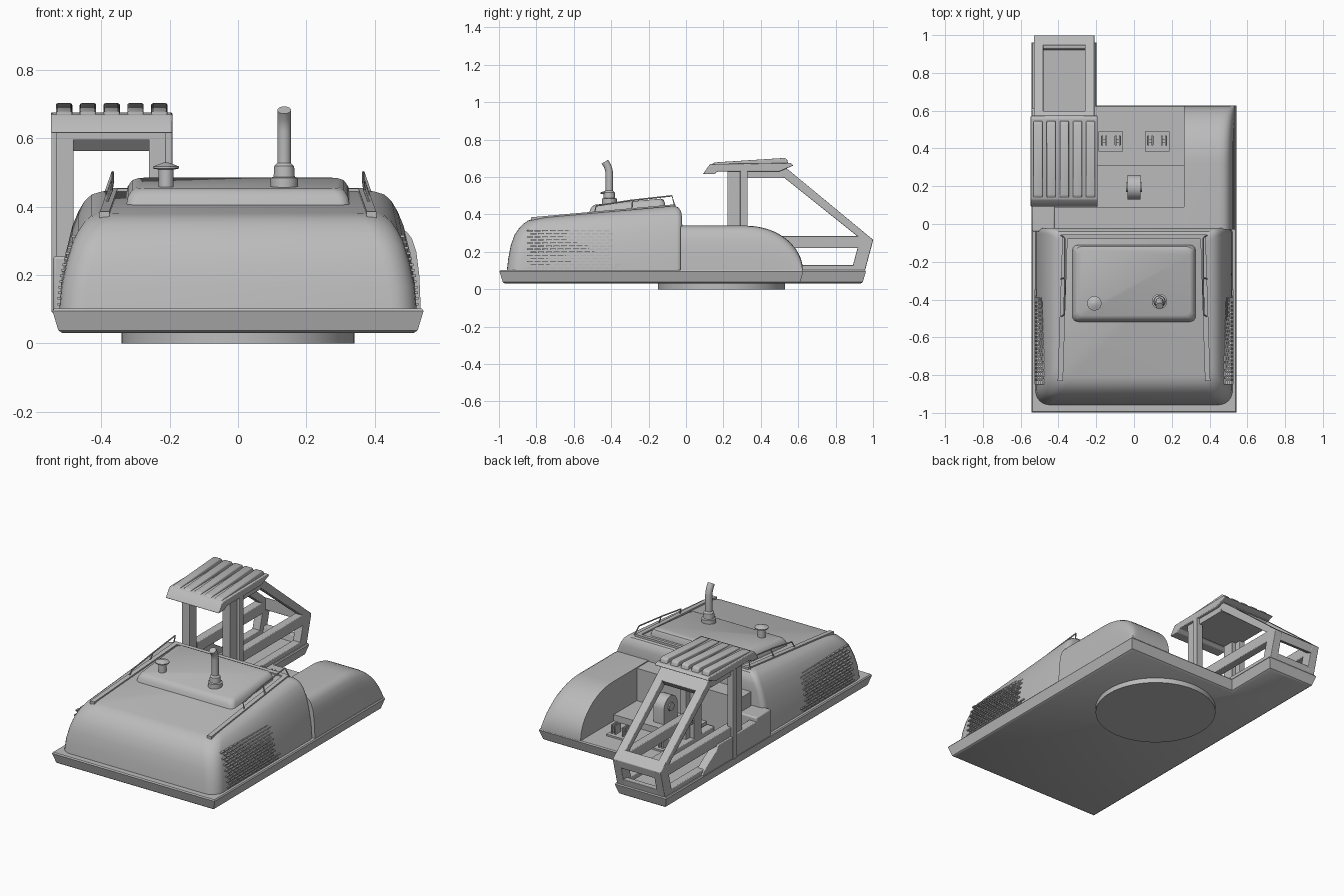
import bpy, bmesh, math
from mathutils import Vector

cube = bpy.data.objects.get("Cube")
if cube:
    bpy.data.objects.remove(cube)

grey = bpy.data.materials.new("plain_grey")
grey.use_nodes = True
grey.diffuse_color = (0.5, 0.5, 0.5, 1)
grey.node_tree.nodes["Principled BSDF"].inputs["Base Color"].default_value = (0.5, 0.5, 0.5, 1)


def finish(name, bm, bevel=0, smooth=35):
    bmesh.ops.recalc_face_normals(bm, faces=bm.faces)
    mesh = bpy.data.meshes.new(name)
    bm.to_mesh(mesh)
    bm.free()
    ob = bpy.data.objects.new(name, mesh)
    bpy.context.collection.objects.link(ob)
    mesh.materials.append(grey)
    if bevel:
        mod = ob.modifiers.new("Bevel", "BEVEL")
        mod.width, mod.segments = bevel, 3
    bpy.ops.object.select_all(action="DESELECT")
    ob.select_set(True)
    bpy.context.view_layer.objects.active = ob
    bpy.ops.object.shade_smooth_by_angle(angle=math.radians(smooth))
    return ob


def loft(name, rings, bevel=0, caps=True):
    """Skin a list of equal-length point rings."""
    bm = bmesh.new()
    rows = [[bm.verts.new(p) for p in ring] for ring in rings]
    n = len(rows[0])
    for a, b in zip(rows, rows[1:]):
        for i in range(n):
            j = (i + 1) % n
            bm.faces.new((a[i], a[j], b[j], b[i]))
    if caps:
        bm.faces.new(rows[0])
        bm.faces.new(rows[-1])
    return finish(name, bm, bevel)


def prism(name, profile, x0, x1, bevel=0):
    """Extrude a (y, z) profile along x."""
    return loft(name, [[(x, y, z) for y, z in profile] for x in (x0, x1)], bevel)


def box(name, x, y, z, bevel=0):
    return prism(name, [(y[0], z[0]), (y[1], z[0]), (y[1], z[1]), (y[0], z[1])], x[0], x[1], bevel)


def lathe(name, x, y, profile, n=32):
    """Stack of circles given as (radius, z)."""
    return loft(name, [[(x + r * math.cos(2 * math.pi * i / n), y + r * math.sin(2 * math.pi * i / n), z)
                        for i in range(n)] for r, z in profile])


def tube(name, points, r, n=10):
    """Round tube lying in a plane of constant x, with both ends closed."""
    pts = [Vector(p) for p in points]
    rings = []
    for i, p in enumerate(pts):
        t = (pts[min(i + 1, len(pts) - 1)] - pts[max(i - 1, 0)]).normalized()
        u = Vector((1, 0, 0))
        v = t.cross(u)
        rings.append([p + r * (u * math.cos(a) + v * math.sin(a))
                      for a in (2 * math.pi * k / n for k in range(n))])
    return loft(name, rings)


# Base plate with the cab arm, flared upward, and the slewing ring below
def plate_ring(e, z):
    return [(-.525 - e, -.98 - e, z), (.525 + e, -.98 - e, z), (.525 + e, .61 + e, z),
            (-.215 + e, .61 + e, z), (-.215 + e, .945 + e, z), (-.525 - e, .945 + e, z)]


loft("base_plate", [plate_ring(-.012, .03), plate_ring(0, .038), plate_ring(.017, .095),
                    plate_ring(.012, .102)])
ring = lathe("slewing_ring", 0, .19, [(.34, 0), (.34, .04), (.318, .04), (.318, 0), (.34, 0)], 64)


# Engine hood
def hood_top(y):
    return .375 + (y + .85) * .09


def rounded_rect(hx, y0, y1, r, rb):
    pts = []
    for sx, cy, rad, a0 in ((1, y0, r, 270), (1, y1, rb, 0), (-1, y1, rb, 90), (-1, y0, r, 180)):
        oy = cy + rad if cy == y0 else cy - rad
        for k in range(7):
            a = math.radians(a0 + 15 * k)
            pts.append((sx * (hx - rad) + rad * math.cos(a), oy + rad * math.sin(a)))
    return pts


hood = []
for t, hx, y0, y1 in ((0, .522, -.958, -.02), (.25, .516, -.95, -.02), (.5, .501, -.937, -.02),
                      (.7, .484, -.918, -.02), (.82, .467, -.896, -.021), (.91, .449, -.872, -.027),
                      (.97, .428, -.845, -.04), (1, .40, -.81, -.065)):
    hood.append([(x, y, .1 + t * (hood_top(y) - .1)) for x, y in rounded_rect(hx, y0, y1, .075, .03)])
loft("engine_hood", hood)


def hood_side(z):
    return .522 - .9 * (z - .1) ** 2


# Raised cover on the hood
cover = []
for hx, y0, y1, h in ((.328, -.52, -.11, -.01), (.322, -.513, -.113, .02),
                      (.31, -.50, -.12, .038), (.295, -.485, -.135, .045)):
    cover.append([(x, y, hood_top(y) + h) for x, y in rounded_rect(hx, y0, y1, .03, .03)])
loft("hood_cover", cover)


# Trim strips, handrails and side grilles on both flanks of the hood
def strip(name, x0, x1, y0, y1, w):
    loft(name, [[(x - w, y, hood_top(y) - .02), (x + w, y, hood_top(y) - .02),
                 (x + w, y, hood_top(y) + .008), (x - w, y, hood_top(y) + .008)]
                for x, y in ((x0, y0), (x1, y1))])


strip("rear_trim_strip", 0, 0, -.08, -.055, .375)
for side, label in ((1, "left"), (-1, "right")):
    strip(label + "_trim_strip", side * .39, side * .365, -.83, -.055, .014)
    rail = [(side * .385, -.49, hood_top(-.49)), (side * .37, -.48, hood_top(-.48) + .038),
            (side * .366, -.30, hood_top(-.30) + .05), (side * .366, -.075, hood_top(-.075) + .055),
            (side * .385, -.06, hood_top(-.06))]
    tube(label + "_handrail", rail, .004, 8)
    tube(label + "_rail_post", [(side * .385, -.29, hood_top(-.29)),
                                (side * .366, -.285, hood_top(-.285) + .05)], .004, 8)
    bm = bmesh.new()
    for row in range(13):
        z = .115 + row * .0165
        x = side * hood_side(z)
        for col in range(12 if z < .14 else 11):
            y = -.835 + col * .041 + (row % 2) * .02
            made = bmesh.ops.create_cube(bm, size=1)["verts"]
            bmesh.ops.scale(bm, vec=(.012, .032, .007), verts=made)
            bmesh.ops.translate(bm, vec=(x, y, z), verts=made)
    finish(label + "_side_grille", bm)

# Exhaust stack and filler cap
ex, ey = .135, -.41
lathe("exhaust_base", ex, ey, [(.04, .45), (.04, .484), (.031, .487), (.029, .518), (.02, .527)])
bend = [(ex, ey, .5), (ex, ey, .62), (ex, ey - .003, .64), (ex, ey - .010, .66), (ex, ey - .024, .682)]
tube("exhaust_pipe", bend, .02, 20)
lathe("filler_cap", -.21, -.42, [(.022, .44), (.022, .508), (.038, .511), (.038, .517),
                                 (.02, .524), (.006, .529)])

# Rounded tank housing at the rear, on the +x side
section = ((.265, 0), (.265, 1), (.45, 1), (.475, .985), (.494, .94), (.508, .86),
           (.521, .7), (.53, .4), (.534, 0))
stations = [(-.03, .24), (.32, .24)] + [(.32 + .305 * math.sin(a), .24 * math.cos(a))
                                        for a in (math.radians(7.4 * k) for k in range(1, 13))]
loft("tank_housing", [[(x, y, .1 + t * max(h, .004)) for x, t in section] for y, h in stations])

# Deck behind the hood
box("bulkhead", (-.42, .27), (-.04, .09), (.09, .335))
box("side_locker", (-.54, -.42), (-.04, .10), (.09, .255), .008)
box("raised_deck", (-.20, .27), (.08, .31), (.09, .14))

# Boom lug with pin hole boss
lug = [(.13, .13), (.26, .13)] + [(.195 + .065 * math.cos(math.radians(15 * k)),
                                   .225 + .065 * math.sin(math.radians(15 * k))) for k in range(13)]
prism("boom_lug", lug, -.035, .035)
boss = [(.195 + .025 * math.cos(math.radians(18 * k)),
         .225 + .025 * math.sin(math.radians(18 * k))) for k in range(20)]
prism("lug_pin", boss, -.042, .042)

# Bracket plates with paired ears
for cx in (-.122, .122):
    box("bracket_plate", (cx - .065, cx + .065), (.385, .49), (.09, .112))
    for dx in (-.036, .036):
        for k in (-1, 1):
            box("bracket_ear", (cx + dx + k * .011 - .005, cx + dx + k * .011 + .005),
                (.415, .468), (.1, .165), .003)
        box("bracket_pin", (cx + dx - .014, cx + dx + .014), (.432, .45), (.135, .15))

# Cab side frames
for side, (a, b), (pa, pb) in (("outer", (-.53, -.48), (-.545, -.505)), ("inner", (-.26, -.21), (-.232, -.192))):
    box(side + "_cab_post", (pa, pb), (.29, .33), (.09, .64), .004)
    box(side + "_door_post", (a, b), (.222, .295), (.09, .64), .004)
    prism(side + "_slope_bar", [(.50, .64), (.54, .645), (1.0, .265), (.99, .235), (.92, .28), (.52, .60)],
          a, b, .005)
    prism(side + "_belt_bar", [(.30, .22), (.95, .22), (.975, .285), (.30, .285)], a, b, .004)
    prism(side + "_lower_pillar", [(.885, .10), (.957, .10), (1.0, .26), (.925, .25)], a, b, .004)
    box(side + "_sill", (a, b), (.10, .95), (.09, .13), .004)
prism("outer_lower_panel", [(.09, .09), (.62, .09), (.59, .13), (.54, .165), (.48, .20), (.46, .23), (.09, .23)],
      -.54, -.49, .004)

# Cross bars of the sloping and lower windscreens
prism("windscreen_top_bar", [(.50, .64), (.54, .645), (.60, .595), (.575, .56)], -.53, -.21, .004)
prism("windscreen_middle_bar", [(.945, .31), (1.0, .265), (.988, .215), (.945, .235)], -.53, -.21, .004)
prism("windscreen_bottom_bar", [(.92, .09), (.955, .09), (.966, .14), (.93, .14)], -.53, -.21, .004)

# Cab roof with tapered ribs
prism("cab_roof", [(.09, .615), (.15, .615), (.17, .63), (.50, .63), (.575, .662), (.56, .675), (.135, .67), (.125, .665)],
      -.547, -.192, .004)
box("roof_frame", (-.53, -.21), (.222, .52), (.595, .635))
for i in range(5):
    x = -.508 + i * .0695
    prism("roof_rib", [(.125, .66), (.55, .66), (.54, .695), (.525, .702), (.15, .678)],
          x - .024, x + .024, .006)
